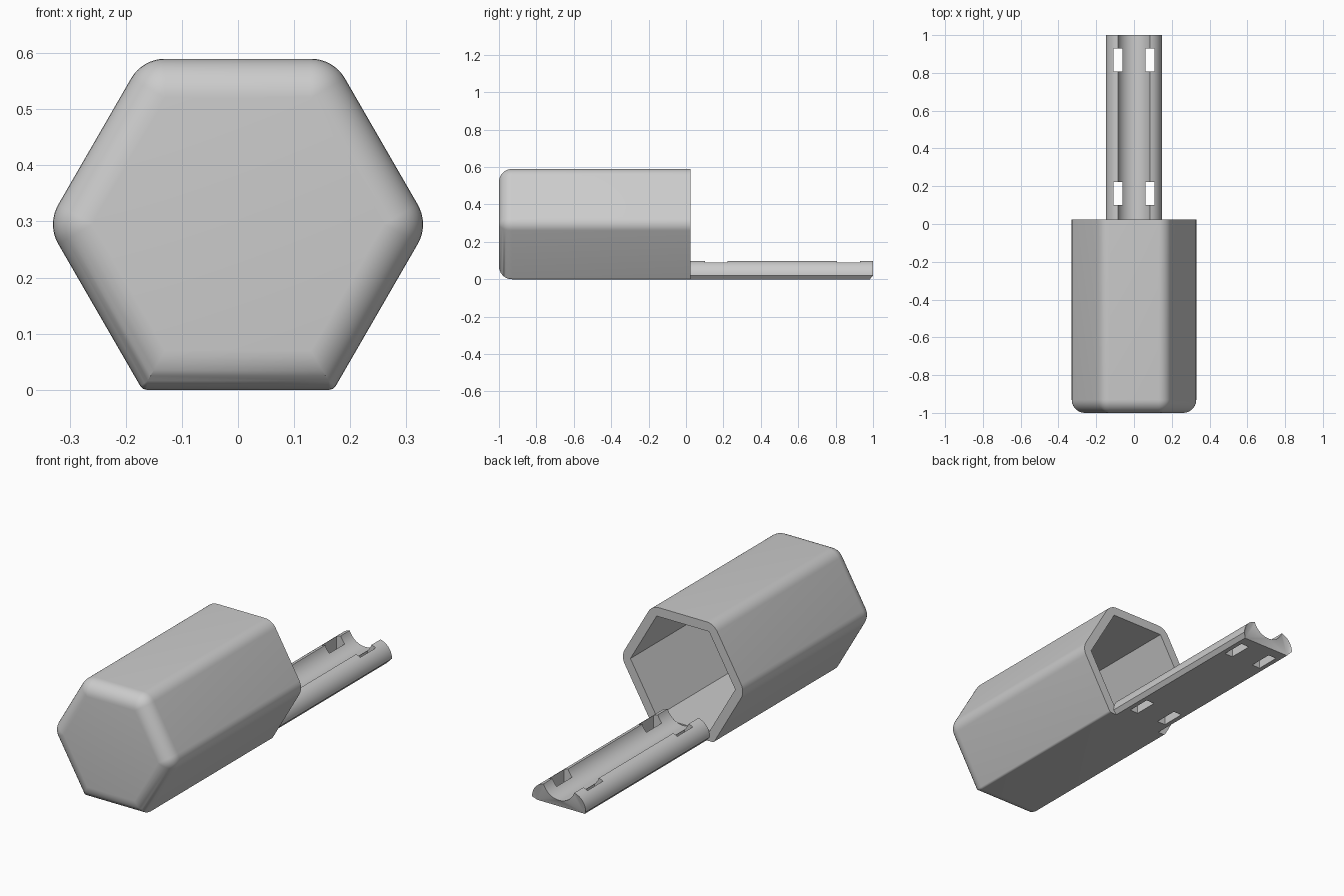
import bpy, bmesh, math

cube = bpy.data.objects.get("Cube")
if cube:
    bpy.data.objects.remove(cube, do_unlink=True)

grey = bpy.data.materials.new("plain_grey")
grey.use_nodes = True
grey.diffuse_color = (0.6, 0.6, 0.6, 1)
grey.node_tree.nodes["Principled BSDF"].inputs["Base Color"].default_value = (0.6, 0.6, 0.6, 1)

MID = 0.295          # centre height and apothem of the hexagon
MOUTH = 0.025        # y of the open end
ROUND = 0.07
WALL = 0.045
COS = math.cos(math.pi / 6)


def finish(name, bm):
    bmesh.ops.remove_doubles(bm, verts=bm.verts, dist=0.0002)
    bmesh.ops.recalc_face_normals(bm, faces=bm.faces)
    mesh = bpy.data.meshes.new(name)
    bm.to_mesh(mesh)
    bm.free()
    obj = bpy.data.objects.new(name, mesh)
    obj.data.materials.append(grey)
    bpy.context.collection.objects.link(obj)
    return obj


def smooth(obj):
    bpy.ops.object.select_all(action='DESELECT')
    obj.select_set(True)
    bpy.context.view_layer.objects.active = obj
    bpy.ops.object.shade_smooth_by_angle(angle=math.radians(32))


def loft(bm, rings):
    """Skin closed rings of points and cap both ends."""
    loops = [[bm.verts.new(p) for p in ring] for ring in rings]
    for a, b in zip(loops, loops[1:]):
        for i in range(len(a)):
            j = (i + 1) % len(a)
            bm.faces.new((a[i], a[j], b[j], b[i]))
    bm.faces.new(loops[0])
    bm.faces.new(loops[-1])


def hexagon(y, inset, sharp=False, steps=8):
    """Hexagon ring with rounded corners, tighter on the two bottom ones."""
    ring = []
    for k in range(6):
        mid = math.radians(60 * k)
        r = 0 if sharp else 0.015 if k in (4, 5) else ROUND
        r_now = max(r - inset, 0)
        reach = (MID - inset - r_now) / COS
        for s in range(steps + 1):
            a = mid + math.radians(60) * (s / steps - 0.5)
            ring.append((reach * math.cos(mid) + r_now * math.cos(a), y,
                         MID + reach * math.sin(mid) + r_now * math.sin(a)))
    return ring


# Hexagonal cup: rounded closed front, straight walls, open back with a cavity
bm = bmesh.new()
rings = []
for s in range(10):
    a = math.pi / 2 * s / 9
    rings.append(hexagon(-1 + ROUND * (1 - math.sin(a)), ROUND * (1 - math.cos(a))))
rings.reverse()
rings = rings + [hexagon(MOUTH, 0), hexagon(MOUTH, WALL, True), hexagon(-1 + WALL, WALL, True)]
loft(bm, rings)
smooth(finish("hexagonal_cup", bm))

# Grooved rail: rounded shoulders, round channel, chamfered underside
CHAMFER = 0.017
half = []
for s in range(13):
    a = math.radians(78) * s / 12
    half.append((0.068 + 0.08 * math.cos(a), 0.02 + 0.08 * math.sin(a)))
edge_x, edge_z = half[-1]
GROOVE = 0.09
centre_z = edge_z + math.sqrt(GROOVE ** 2 - edge_x ** 2)
end = math.asin(edge_x / GROOVE)
for s in range(1, 13):
    a = end * (1 - s / 12)
    half.append((GROOVE * math.sin(a), centre_z - GROOVE * math.cos(a)))
half.insert(0, (0.148 - CHAMFER, 0))
outline = half + [(-x, z) for x, z in reversed(half[:-1])]
bm = bmesh.new()
loft(bm, [[(x, y, z) for x, z in outline] for y in (MOUTH - 0.002, 1)])
# pull the underside in at the far end so that it is chamfered there too
for v in bm.verts:
    if v.co.y > 0.99 and v.co.z < 0.001:
        v.co.y -= CHAMFER
tip = [f for f in bm.faces if f.calc_center_median().y > 0.9]
bmesh.ops.triangulate(bm, faces=tip)
rail = finish("grooved_rail", bm)

# Four strap slots cut straight through the rail
bm = bmesh.new()
for x in (-0.085, 0.085):
    for y in (0.162, 0.868):
        made = bmesh.ops.create_cube(bm, size=1)["verts"]
        bmesh.ops.scale(bm, vec=(0.046, 0.122, 0.4), verts=made)
        bmesh.ops.translate(bm, vec=(x, y, 0.05), verts=made)
cutter = finish("slot_cutter", bm)
cutter.hide_render = True
cut = rail.modifiers.new("slots", 'BOOLEAN')
cut.operation = 'DIFFERENCE'
cut.solver = 'EXACT'
cut.object = cutter
bpy.context.view_layer.objects.active = rail
rail.select_set(True)
bpy.ops.object.modifier_apply(modifier=cut.name)
bpy.data.objects.remove(cutter, do_unlink=True)
smooth(rail)
